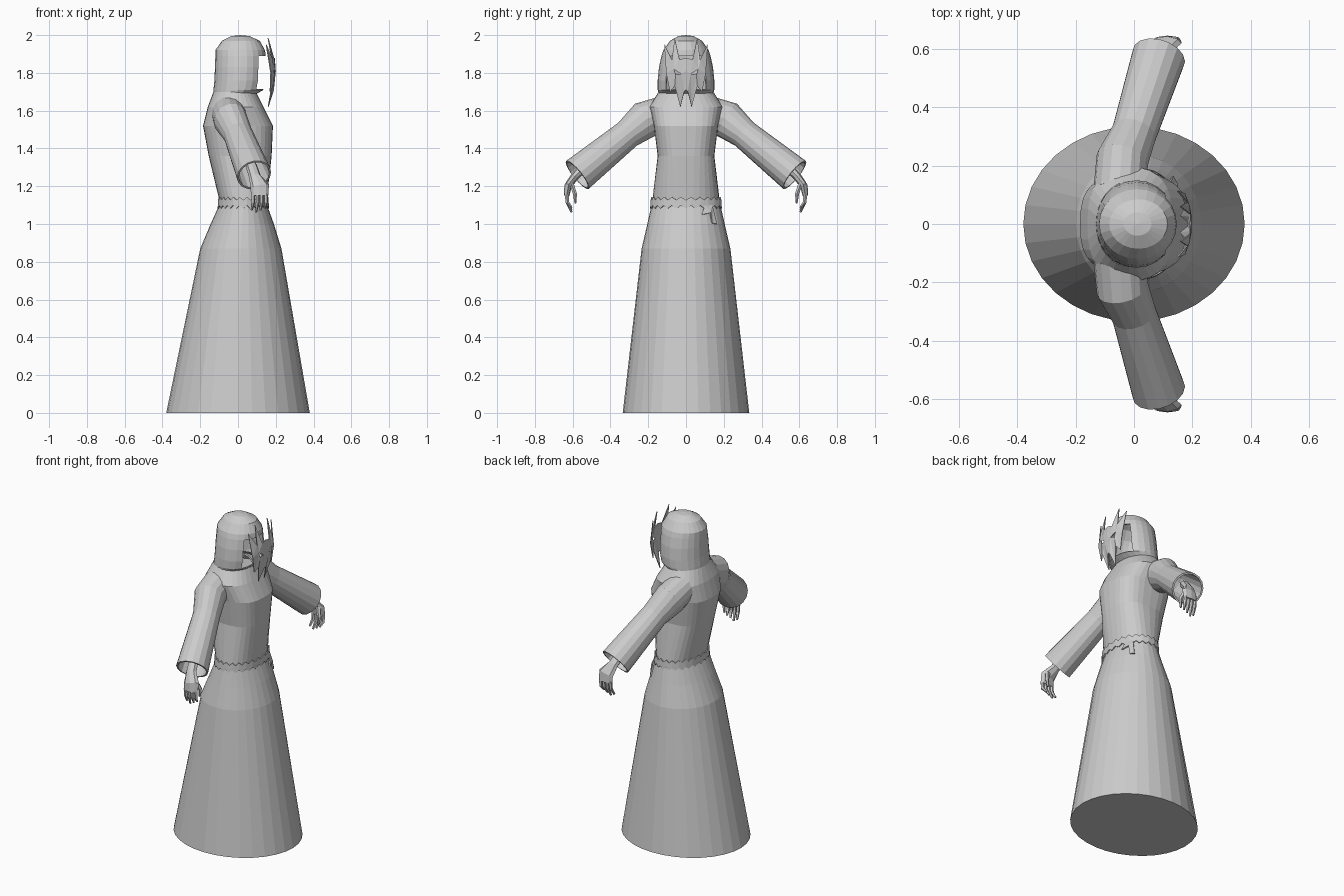
import bpy, bmesh, math
from mathutils import Vector

if "Cube" in bpy.data.objects:
    bpy.data.objects.remove(bpy.data.objects["Cube"])

grey = bpy.data.materials.new("cloth grey")
grey.diffuse_color = (0.6, 0.6, 0.6, 1)
grey.use_nodes = True
grey.node_tree.nodes["Principled BSDF"].inputs["Base Color"].default_value = grey.diffuse_color


def finish(bm, name, mirror=False, thick=0, fix=True):
    if fix:
        bmesh.ops.recalc_face_normals(bm, faces=bm.faces[:])
    me = bpy.data.meshes.new(name)
    bm.to_mesh(me)
    bm.free()
    me.materials.append(grey)
    ob = bpy.data.objects.new(name, me)
    bpy.context.collection.objects.link(ob)
    if mirror:
        m = ob.modifiers.new("mirror", 'MIRROR')
        m.use_axis = (False, True, False)
    if thick:
        s = ob.modifiers.new("thickness", 'SOLIDIFY')
        s.thickness = thick
    return ob


def bridge(bm, rings):
    for a, b in zip(rings, rings[1:]):
        n = len(a)
        for i in range(n):
            j = (i + 1) % n
            bm.faces.new((a[i], a[j], b[j], b[i]))


def loft(bm, sections, n, wave=0):
    """Stack of upright ovals: (z, x min, x max, half y, squareness)."""
    rings = []
    for z, x0, x1, hy, p in sections:
        ring = []
        for i in range(n):
            t = 2 * math.pi * i / n
            c, s = math.cos(t), math.sin(t)
            x = (x0 + x1) / 2 + (x1 - x0) / 2 * math.copysign(abs(c) ** p, c)
            y = hy * math.copysign(abs(s) ** p, s)
            ring.append(bm.verts.new((x, y, z + wave * (i % 2 * 2 - 1))))
        rings.append(ring)
    bridge(bm, rings)
    return rings


def tube(bm, points, n, cap=True):
    """Tube along points: (x, y, z, width along x, other width)."""
    rings = []
    ps = [Vector(p[:3]) for p in points]
    for k, p in enumerate(points):
        d = (ps[min(k + 1, len(ps) - 1)] - ps[max(k - 1, 0)]).normalized()
        u = Vector((1, 0, 0))
        u = (u - d * u.dot(d)).normalized()
        v = d.cross(u)
        rings.append([bm.verts.new(ps[k] + u * p[3] * math.cos(2 * math.pi * i / n)
                                   + v * p[4] * math.sin(2 * math.pi * i / n))
                      for i in range(n)])
    bridge(bm, rings)
    if cap:
        bm.faces.new(rings[0])
        bm.faces.new(rings[-1])


# robe: skirt, waist and chest
bm = bmesh.new()
rings = loft(bm, [(0, -.38, .38, .335, 1), (.87, -.20, .23, .235, 1),
                  (1.0, -.145, .19, .205, 1), (1.11, -.095, .15, .18, .95),
                  (1.36, -.155, .178, .15, .75), (1.52, -.185, .185, .17, .7),
                  (1.62, -.16, .135, .195, .8), (1.70, -.13, .095, .145, 1)], 32)
bm.faces.new(rings[0])
finish(bm, "robe")

# hood with an open front
bm = bmesh.new()
rings = loft(bm, [(1.69, -.13, .10, .145, 1), (1.71, -.13, .135, .15, 1),
                  (1.76, -.125, .145, .15, 1), (1.83, -.122, .147, .143, 1),
                  (1.89, -.12, .147, .13, 1), (1.92, -.12, .143, .12, 1),
                  (1.97, -.085, .115, .085, 1), (1.995, -.035, .06, .04, 1)], 24)
tip = bm.verts.new((.012, 0, 2))
top = rings[-1]
for i in range(24):
    bm.faces.new((top[i], top[(i + 1) % 24], tip))
bmesh.ops.recalc_face_normals(bm, faces=bm.faces[:])
gone = []
for f in bm.faces:
    c = f.calc_center_median()
    if 1.71 < c.z < 1.9 and c.x > .01 + abs(c.y) * .9:
        gone.append(f)
bmesh.ops.delete(bm, geom=gone, context='FACES')
finish(bm, "hood", thick=.006, fix=False)

# wavy belt and its hanging end
bm = bmesh.new()
loft(bm, [(1.09, -.108, .164, .19, .95), (1.135, -.105, .162, .187, .95)], 48, .008)
finish(bm, "belt", thick=.006)
bm = bmesh.new()
bm.faces.new([bm.verts.new(p) for p in ((.145, .10, 1.10), (.165, .085, 1.05), (.15, .13, 1.06),
                                        (.15, .14, 1.005), (.135, .165, 1.0), (.125, .14, 1.10))])
bmesh.ops.triangulate(bm, faces=bm.faces[:])
finish(bm, "belt_end", thick=.008)

# wide sleeves
bm = bmesh.new()
tube(bm, [(-.05, .11, 1.59, .09, .09), (-.04, .22, 1.55, .09, .10),
          (.0, .31, 1.475, .078, .078), (.085, .575, 1.26, .093, .095)], 16, cap=False)
finish(bm, "sleeves", mirror=True, thick=.01)

# hands: wrist and palm, four fingers, thumb
bm = bmesh.new()
tube(bm, [(.07, .53, 1.31, .03, .025), (.09, .59, 1.25, .032, .022),
          (.115, .625, 1.20, .05, .02), (.115, .632, 1.15, .046, .015)], 8)
for k in range(4):
    x = .08 + k * .023
    e = .012 * abs(k - 1)
    tube(bm, [(x, .632, 1.16, .011, .011), (x, .628, 1.115, .011, .010),
              (x - .008, .606, 1.062 + e, .006, .006)], 5)
tube(bm, [(.13, .605, 1.21, .015, .012), (.15, .588, 1.16, .012, .011),
          (.145, .585, 1.11, .006, .006)], 5)
finish(bm, "hands", mirror=True)

# floating spiked mask with eye holes
brow = [(0, 1.88), (.035, 1.87), (.06, 1.985), (.075, 1.87), (.115, 1.95),
        (.105, 1.80), (.065, 1.82), (.025, 1.795), (0, 1.81)]
cheek = [(0, 1.81), (.025, 1.795), (.055, 1.79), (.065, 1.82), (.105, 1.80),
         (.085, 1.70), (.06, 1.73), (.03, 1.62), (.01, 1.70), (0, 1.71)]
bm = bmesh.new()
verts = {}
for outline in (brow, cheek):
    for y, z in outline:
        if (y, z) not in verts:
            verts[y, z] = bm.verts.new((.2 - 2.2 * y * y - (z - 1.81) ** 2, y, z))
    bm.faces.new([verts[p] for p in outline])
bmesh.ops.triangulate(bm, faces=bm.faces[:])
finish(bm, "mask", mirror=True, thick=.005)
